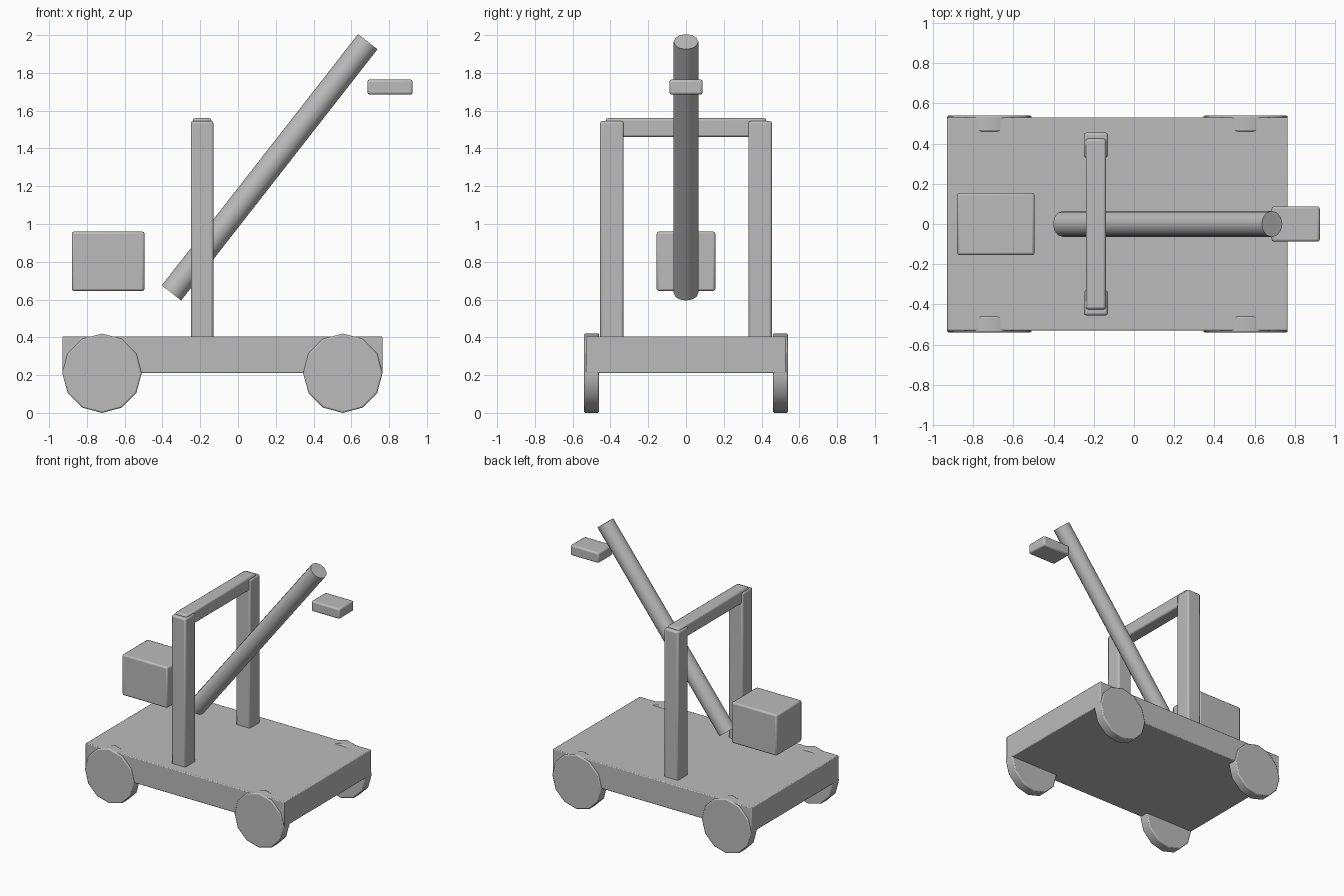
import bpy
import math
from mathutils import Vector

default = bpy.data.objects.get("Cube")
if default:
    bpy.data.objects.remove(default, do_unlink=True)

GREY = (0.5, 0.5, 0.5, 1.0)
grey = bpy.data.materials.new("plain_grey")
grey.use_nodes = True
grey.diffuse_color = GREY
grey.node_tree.nodes["Principled BSDF"].inputs["Base Color"].default_value = GREY


def finish(obj, name, bevel):
    """Name, colour, bevel and shade a finished part."""
    obj.name = name
    obj.data.materials.append(grey)
    if bevel:
        mod = obj.modifiers.new("soft_edges", "BEVEL")
        mod.width = bevel
        mod.segments = 2
        mod.limit_method = "ANGLE"
        mod.angle_limit = math.radians(40)
    bpy.ops.object.shade_smooth_by_angle(angle=math.radians(35))
    return obj


def box(name, low, high, bevel=0.012):
    """Bevelled box between two corners."""
    low, high = Vector(low), Vector(high)
    bpy.ops.mesh.primitive_cube_add(size=1, location=(low + high) / 2)
    obj = bpy.context.object
    obj.scale = high - low
    bpy.ops.object.transform_apply(location=False, rotation=False, scale=True)
    return finish(obj, name, bevel)


def rod(name, start, end, radius, sides, bevel=0.0):
    """Cylinder running from start to end."""
    start, end = Vector(start), Vector(end)
    axis = end - start
    bpy.ops.mesh.primitive_cylinder_add(
        vertices=sides, radius=radius, depth=axis.length,
        location=(start + end) / 2,
        rotation=axis.to_track_quat("Z", "Y").to_euler())
    return finish(bpy.context.object, name, bevel)


# Flat wagon bed
box("bed", (-0.93, -0.53, 0.21), (0.765, 0.53, 0.405), 0.006)

# Twelve-sided wheels and upright posts on both sides
for side, s in (("right", -1), ("left", 1)):
    for end, x in (("rear", -0.72), ("front", 0.555)):
        rod(f"{end}_wheel_{side}", (x, s * 0.46, 0.21), (x, s * 0.54, 0.21),
            0.21, 12, 0.008)
    y = sorted((s * 0.33, s * 0.455))
    box(f"post_{side}", (-0.25, y[0], 0.39), (-0.13, y[1], 1.545))

# Beam joining the posts
box("cross_beam", (-0.24, -0.425, 1.46), (-0.14, 0.425, 1.56))

# Slanted throwing arm
rod("throwing_arm", (-0.352, 0, 0.635), (0.687, 0, 1.965), 0.065, 12)

# Counterweight block and throwing cup
box("counterweight", (-0.88, -0.155, 0.645), (-0.495, 0.155, 0.96))
box("cup", (0.685, -0.088, 1.685), (0.925, 0.088, 1.765))
